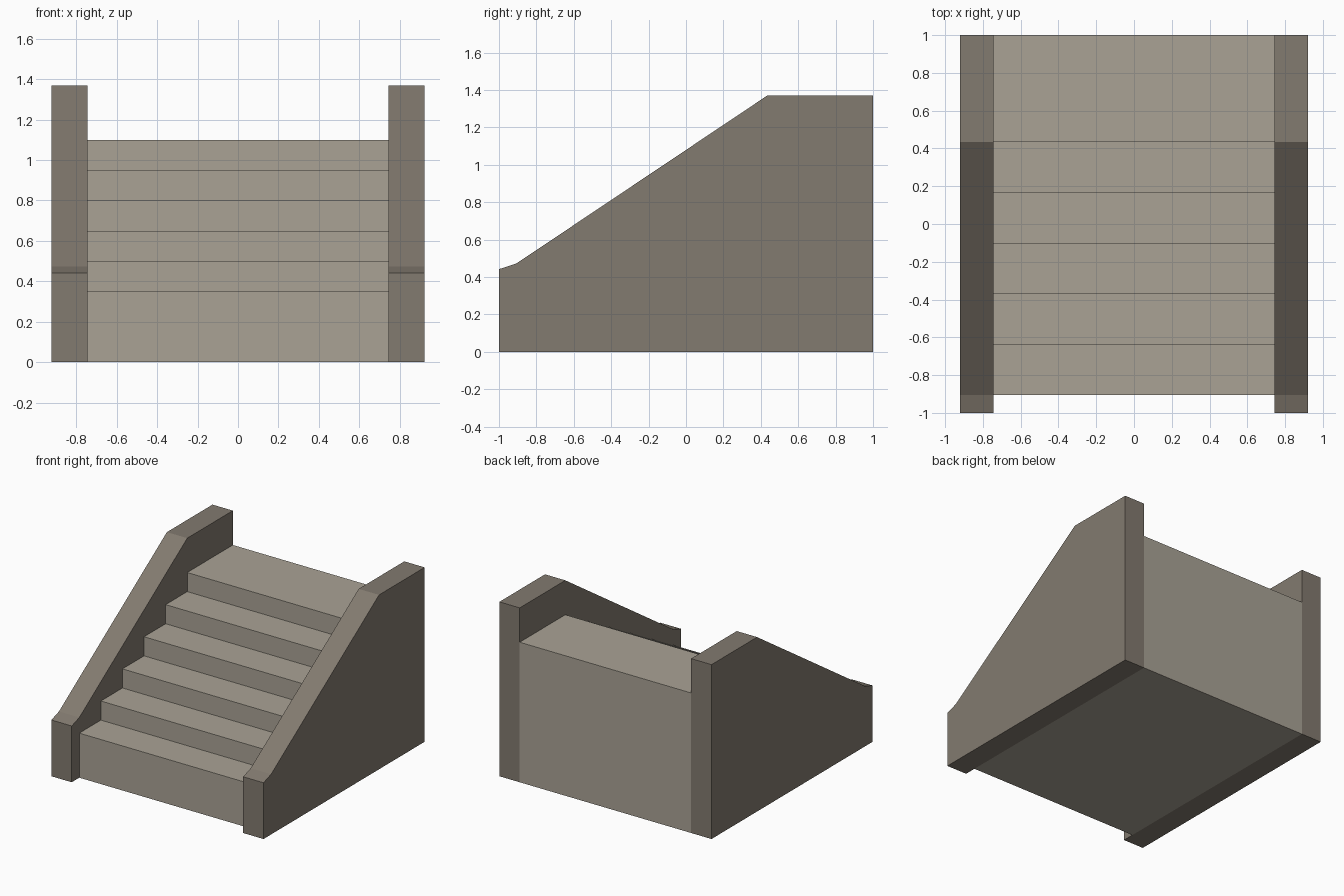
import bpy
import bmesh
from mathutils import Vector

cube = bpy.data.objects.get("Cube")
if cube:
    bpy.data.objects.remove(cube, do_unlink=True)


def make_material(name, rgb):
    mat = bpy.data.materials.new(name)
    mat.use_nodes = True
    color = (*rgb, 1)
    mat.diffuse_color = color
    bsdf = next(n for n in mat.node_tree.nodes if n.type == "BSDF_PRINCIPLED")
    bsdf.inputs["Base Color"].default_value = color
    return mat


def extrude_profile(name, profile, x0, x1, mat):
    """Extrude a closed (y, z) outline from x0 to x1."""
    bm = bmesh.new()
    face = bm.faces.new([bm.verts.new((x0, y, z)) for y, z in profile])
    result = bmesh.ops.extrude_face_region(bm, geom=[face])
    verts = [v for v in result["geom"] if isinstance(v, bmesh.types.BMVert)]
    bmesh.ops.translate(bm, verts=verts, vec=Vector((x1 - x0, 0, 0)))
    bmesh.ops.recalc_face_normals(bm, faces=bm.faces)
    mesh = bpy.data.meshes.new(name)
    bm.to_mesh(mesh)
    bm.free()
    mesh.materials.append(mat)
    obj = bpy.data.objects.new(name, mesh)
    bpy.context.collection.objects.link(obj)
    return obj


light_stone = make_material("light_stone", (0.40, 0.364, 0.302))
dark_stone = make_material("dark_stone", (0.225, 0.196, 0.16))

INNER, OUTER = 0.745, 0.922
FRONT, BACK = -0.906, 1.0
STEPS, TREAD, RISE, FIRST = 6, 0.268, 0.15, 0.35

# Solid step blocks, the last one being the deep landing
for i in range(STEPS):
    y0 = FRONT + i * TREAD
    last = i == STEPS - 1
    y1 = BACK if last else y0 + TREAD
    z = FIRST + i * RISE
    extrude_profile("landing" if last else f"step_{i + 1}",
                    [(y0, 0), (y1, 0), (y1, z), (y0, z)],
                    -INNER, INNER, light_stone)

# Sloped side walls with a shallow nose and a level top
wall = [(-1, 0), (BACK, 0), (BACK, 1.37), (0.434, 1.37), (FRONT, 0.473), (-1, 0.442)]
for side, sign in (("left", 1), ("right", -1)):
    extrude_profile(f"{side}_side_wall", wall, sign * INNER, sign * OUTER, dark_stone)
